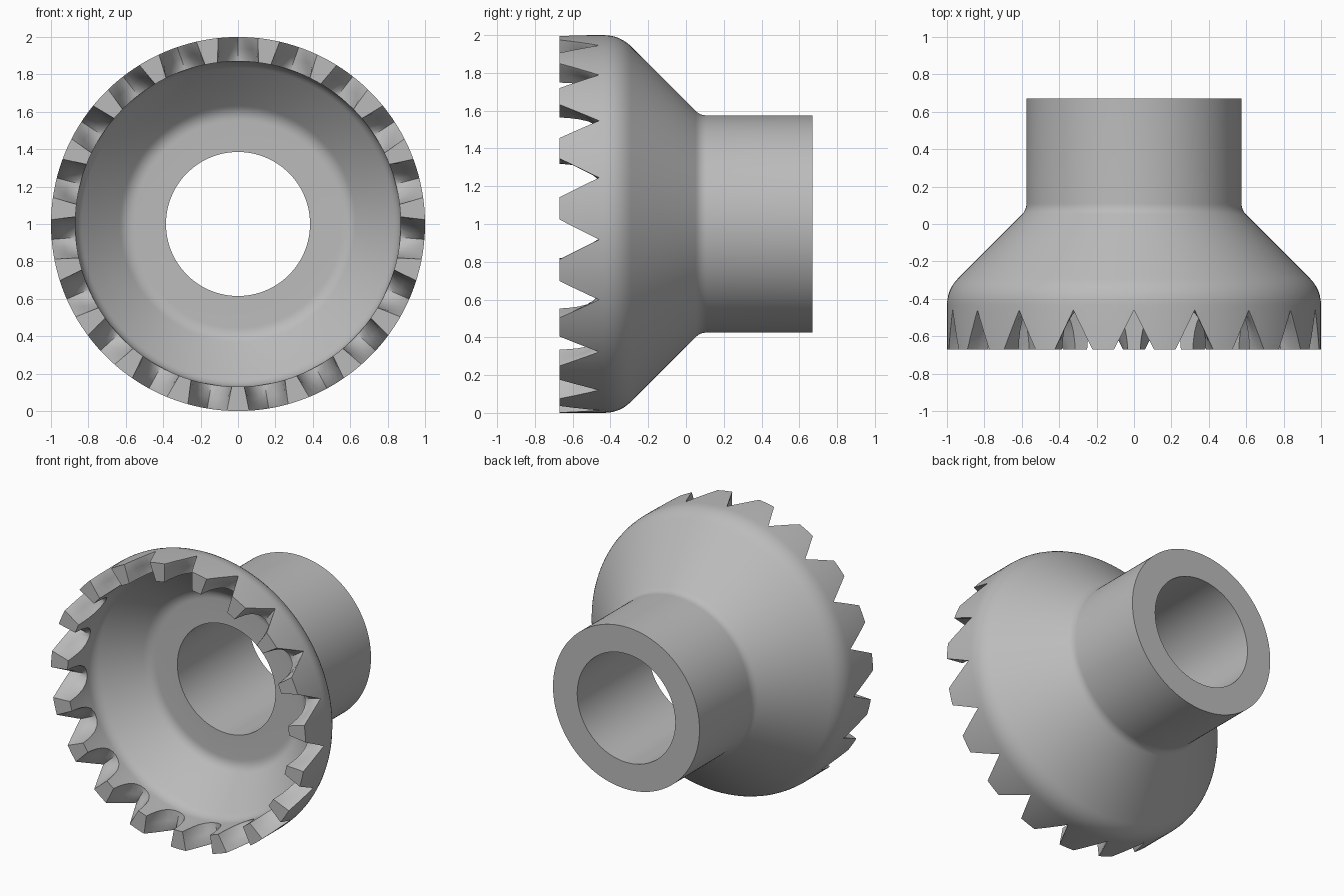
import bpy, bmesh
from math import sin, cos, tau, radians
from mathutils import Vector

if "Cube" in bpy.data.objects:
    bpy.data.objects.remove(bpy.data.objects["Cube"])

TEETH = 19
SEGMENTS = TEETH * 7
AXIS = Vector((0, 0, 1))

steel = bpy.data.materials.new("plain_grey")
grey = (0.5, 0.5, 0.5, 1)
steel.diffuse_color = grey
steel.use_nodes = True
steel.node_tree.nodes["Principled BSDF"].inputs["Base Color"].default_value = grey


def make_object(name, bm):
    bmesh.ops.recalc_face_normals(bm, faces=bm.faces)
    mesh = bpy.data.meshes.new(name)
    bm.to_mesh(mesh)
    bm.free()
    mesh.materials.append(steel)
    ob = bpy.data.objects.new(name, mesh)
    bpy.context.collection.objects.link(ob)
    return ob


def rounded(corners, steps=6):
    """Closed profile of (radius, y, rounding length) corners."""
    pts = []
    for i, (r, y, size) in enumerate(corners):
        here = Vector((r, y))
        if not size:
            pts.append(here)
            continue
        before = Vector(corners[i - 1][:2])
        after = Vector(corners[(i + 1) % len(corners)][:2])
        a = here + (before - here).normalized() * size
        b = here + (after - here).normalized() * size
        for k in range(steps + 1):
            t = k / steps
            pts.append(a * (1 - t) ** 2 + here * 2 * t * (1 - t) + b * t * t)
    return pts


def bridge(bm, loops):
    """Join consecutive closed loops of vertices with quads."""
    for la, lb in loops:
        n = len(la)
        for i in range(n):
            j = (i + 1) % n
            bm.faces.new((la[i], la[j], lb[j], lb[i]))


# Flared bell, neck and bore as one turned body
profile = rounded([
    (1.0, -0.67, 0), (1.0, -0.35, 0.085), (0.575, 0.075, 0.035), (0.575, 0.67, 0),
    (0.385, 0.67, 0), (0.385, -0.13, 0), (0.6, -0.13, 0.045), (0.87, -0.4, 0.05),
    (0.87, -0.67, 0)])
bm = bmesh.new()
rings = []
for s in range(SEGMENTS):
    a = tau * (s + 0.5) / SEGMENTS
    rings.append([bm.verts.new(AXIS + Vector((p.x * sin(a), p.y, p.x * cos(a))))
                  for p in profile])
bridge(bm, [(rings[s - 1], rings[s]) for s in range(SEGMENTS)])
body = make_object("toothed_bell", bm)

# Notch cutters: pointed at the outside, rounded at the inside
half = [(0.11, -0.67), (0.106, -0.62), (0.098, -0.57), (0.084, -0.52),
        (0.06, -0.48), (0.03, -0.46)]
inner = half + [(0, -0.455)] + [(-h, y) for h, y in reversed(half)]
count = len(half)
outer = []
for i in range(len(inner)):
    t = abs(i - count) / count
    side = 1 if i < count else -1
    outer.append((side * 0.106 * t, -0.46 - 0.21 * t))
inner = [(inner[0][0], -0.75)] + inner + [(inner[-1][0], -0.75)]
outer = [(outer[0][0], -0.75)] + outer + [(outer[-1][0], -0.75)]

bm = bmesh.new()
for n in range(TEETH):
    a = tau * n / TEETH
    out, along = Vector((sin(a), 0, cos(a))), Vector((cos(a), 0, -sin(a)))
    ends = []
    for radius in (0.8, 0.87, 0.935, 0.99, 1.05):
        t = min((radius - 0.87) / 0.12, 1)
        loop = []
        for (hi, yi), (ho, yo) in zip(inner, outer):
            h, y = hi + (ho - hi) * max(t, 0), yi + (yo - yi) * max(t, 0)
            loop.append(bm.verts.new(AXIS + out * radius + along * h + Vector((0, y, 0))))
        ends.append(loop)
    bridge(bm, zip(ends, ends[1:]))
    bm.faces.new(ends[0])
    bm.faces.new(ends[-1])
cutter = make_object("notch_cutter", bm)
cutter.hide_render = True

# Cut the teeth
cut = body.modifiers.new("teeth", "BOOLEAN")
cut.operation = "DIFFERENCE"
cut.solver = "EXACT"
cut.object = cutter
for ob in bpy.context.selected_objects:
    ob.select_set(False)
bpy.context.view_layer.objects.active = body
body.select_set(True)
bpy.ops.object.modifier_apply(modifier=cut.name)
bpy.data.objects.remove(cutter)
bpy.ops.object.shade_smooth_by_angle(angle=radians(30))
